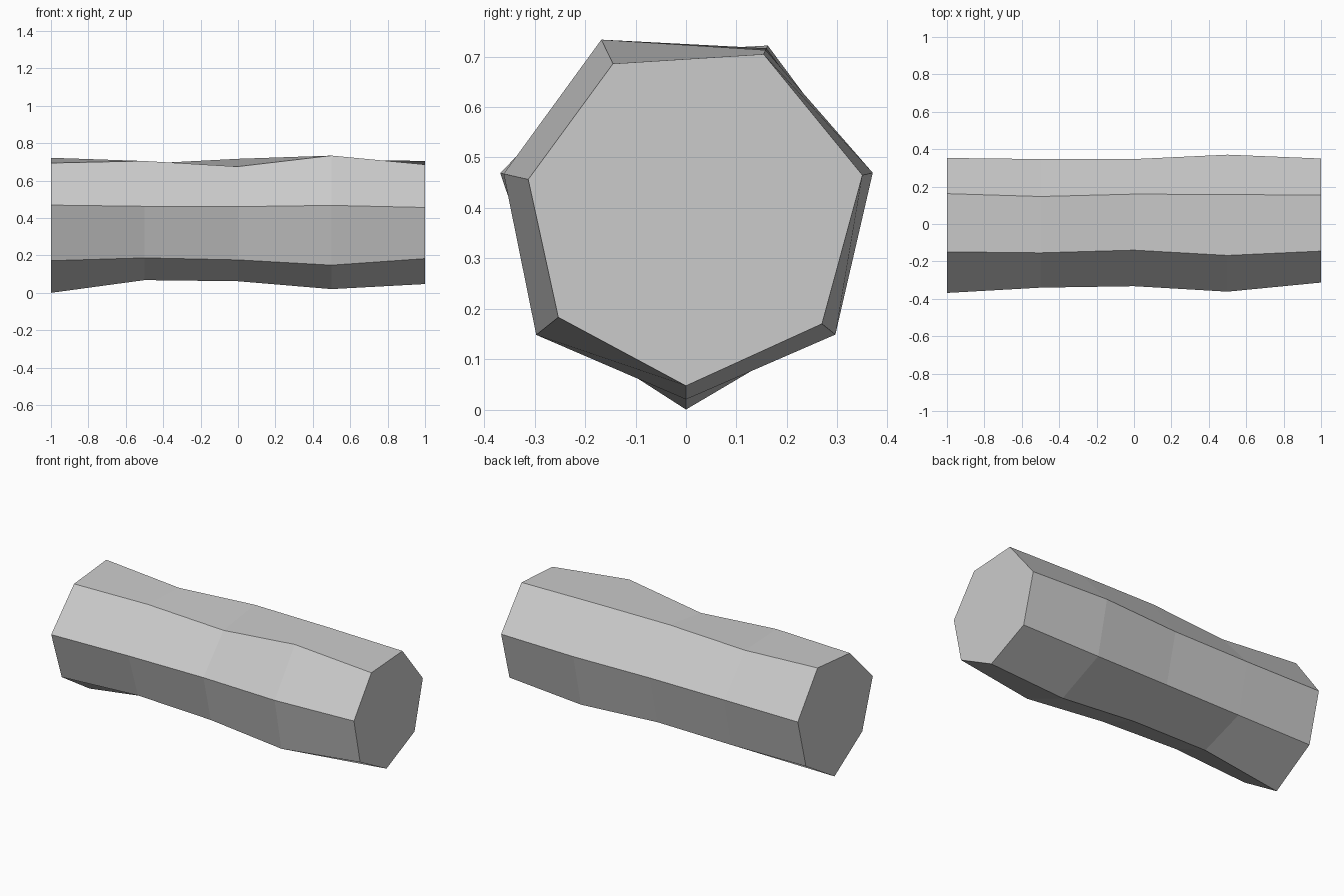
import bpy
import bmesh
from math import cos, sin, pi

default = bpy.data.objects.get("Cube")
if default:
    bpy.data.objects.remove(default, do_unlink=True)

SIDES = 7
AXIS_HEIGHT = 0.385

# Radii of each cross-section, starting at the bottom corner
sections = {
    -1.0: (0.385, 0.351, 0.362, 0.374, 0.343, 0.378, 0.342),
    -0.5: (0.317, 0.355, 0.356, 0.339, 0.355, 0.349, 0.318),
    0.0: (0.323, 0.350, 0.356, 0.368, 0.322, 0.341, 0.335),
    0.5: (0.365, 0.379, 0.380, 0.364, 0.387, 0.371, 0.380),
    1.0: (0.338, 0.345, 0.359, 0.355, 0.334, 0.321, 0.324),
}


def make_material(name, colour):
    mat = bpy.data.materials.new(name)
    mat.use_nodes = True
    mat.diffuse_color = colour
    mat.node_tree.nodes["Principled BSDF"].inputs["Base Color"].default_value = colour
    return mat


# Uneven seven-sided log: rings joined by quads
bm = bmesh.new()
rings = []
for x, radii in sections.items():
    ring = []
    for k, r in enumerate(radii):
        a = 2 * pi * k / SIDES - pi / 2
        ring.append(bm.verts.new((x, r * cos(a), AXIS_HEIGHT + r * sin(a))))
    rings.append(ring)

for near, far in zip(rings, rings[1:]):
    for k in range(SIDES):
        n = (k + 1) % SIDES
        bm.faces.new((near[k], near[n], far[n], far[k]))

# Flat end caps
bm.faces.new(rings[0])
bm.faces.new(rings[-1])
bmesh.ops.recalc_face_normals(bm, faces=bm.faces)

mesh = bpy.data.meshes.new("log")
bm.to_mesh(mesh)
bm.free()
mesh.materials.append(make_material("light grey", (0.6, 0.6, 0.6, 1)))
log = bpy.data.objects.new("log", mesh)
bpy.context.collection.objects.link(log)
